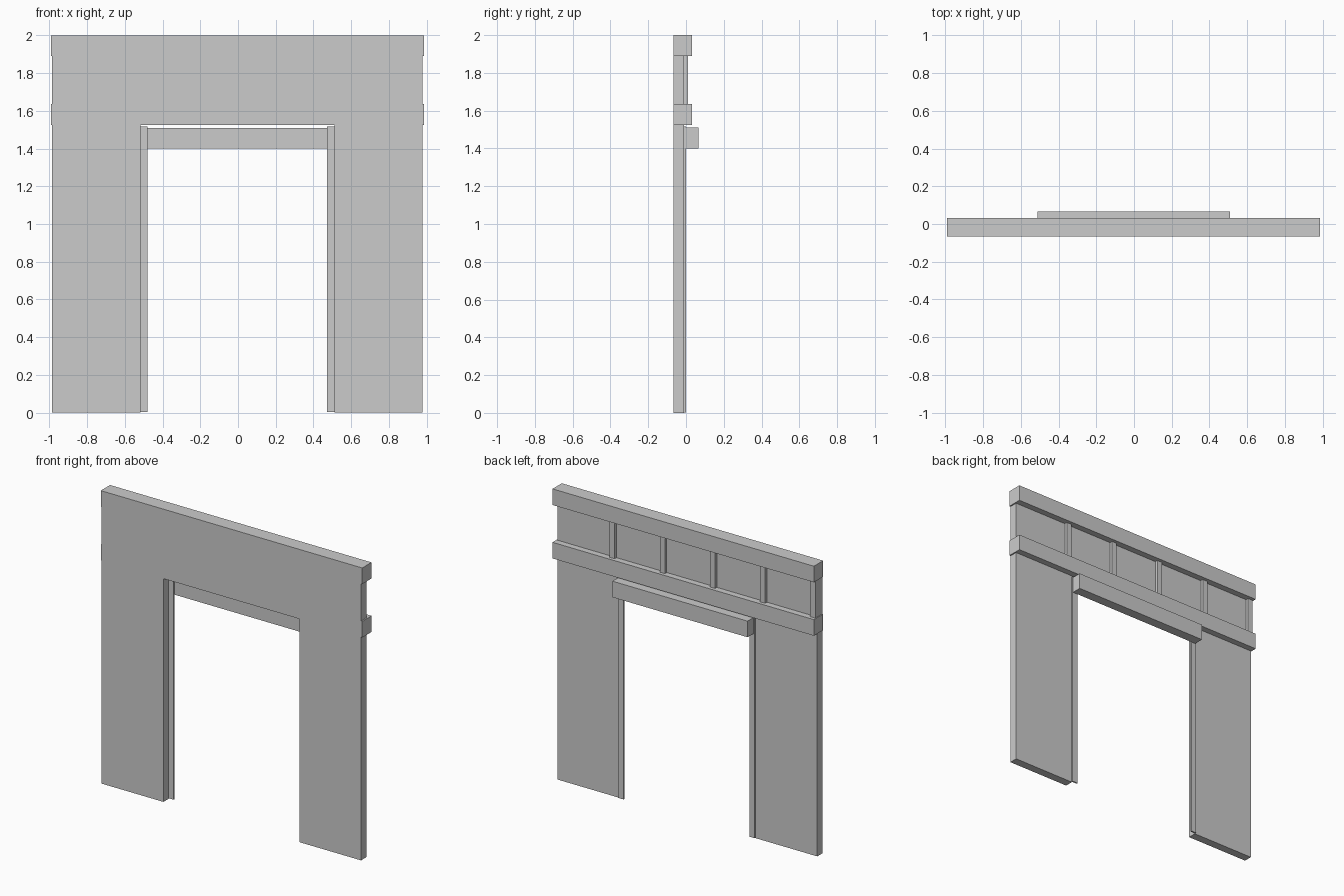
import bpy

if "Cube" in bpy.data.objects:
    bpy.data.objects.remove(bpy.data.objects["Cube"])


def box(name, x0, x1, y0, y1, z0, z1):
    """Axis-aligned box from its limits."""
    bpy.ops.mesh.primitive_cube_add(
        size=1, location=((x0 + x1) / 2, (y0 + y1) / 2, (z0 + z1) / 2))
    ob = bpy.context.object
    ob.name = name
    ob.scale = (x1 - x0, y1 - y0, z1 - z0)
    bpy.ops.object.transform_apply(location=False, rotation=False, scale=True)
    return ob


FRONT, BACK = -0.067, -0.01          # wall sheet depth
LEFT, RIGHT = -0.985, 0.977          # wall sheet ends

# Wall sheets beside and above the opening
box("wall_left", LEFT, -0.517, FRONT, BACK, 0, 1.525)
box("wall_right", 0.511, RIGHT, FRONT, BACK, 0, 1.525)
box("wall_upper", LEFT, RIGHT, FRONT, BACK, 1.635, 1.89)

# Deep horizontal beams, slightly longer than the wall
for name, z0, z1 in (("lower_beam", 1.525, 1.635), ("top_beam", 1.89, 2.0)):
    box(name, -0.99, 0.986, FRONT, 0.033, z0, z1)

# Short studs between the beams on the back
for i in range(5):
    x = -0.965 + i * 0.379
    box(f"stud_{i + 1}", x - 0.019, x + 0.019, BACK, 0.01, 1.635, 1.89)

# Thin door stops behind the edges of the opening
box("door_stop_left", -0.519, -0.48, BACK, 0.0, 0.003, 1.517)
box("door_stop_right", 0.472, 0.513, BACK, 0.0, 0.003, 1.517)

# Lintel on the back of the opening
box("lintel", -0.512, 0.51, 0.0, 0.067, 1.40, 1.51)
